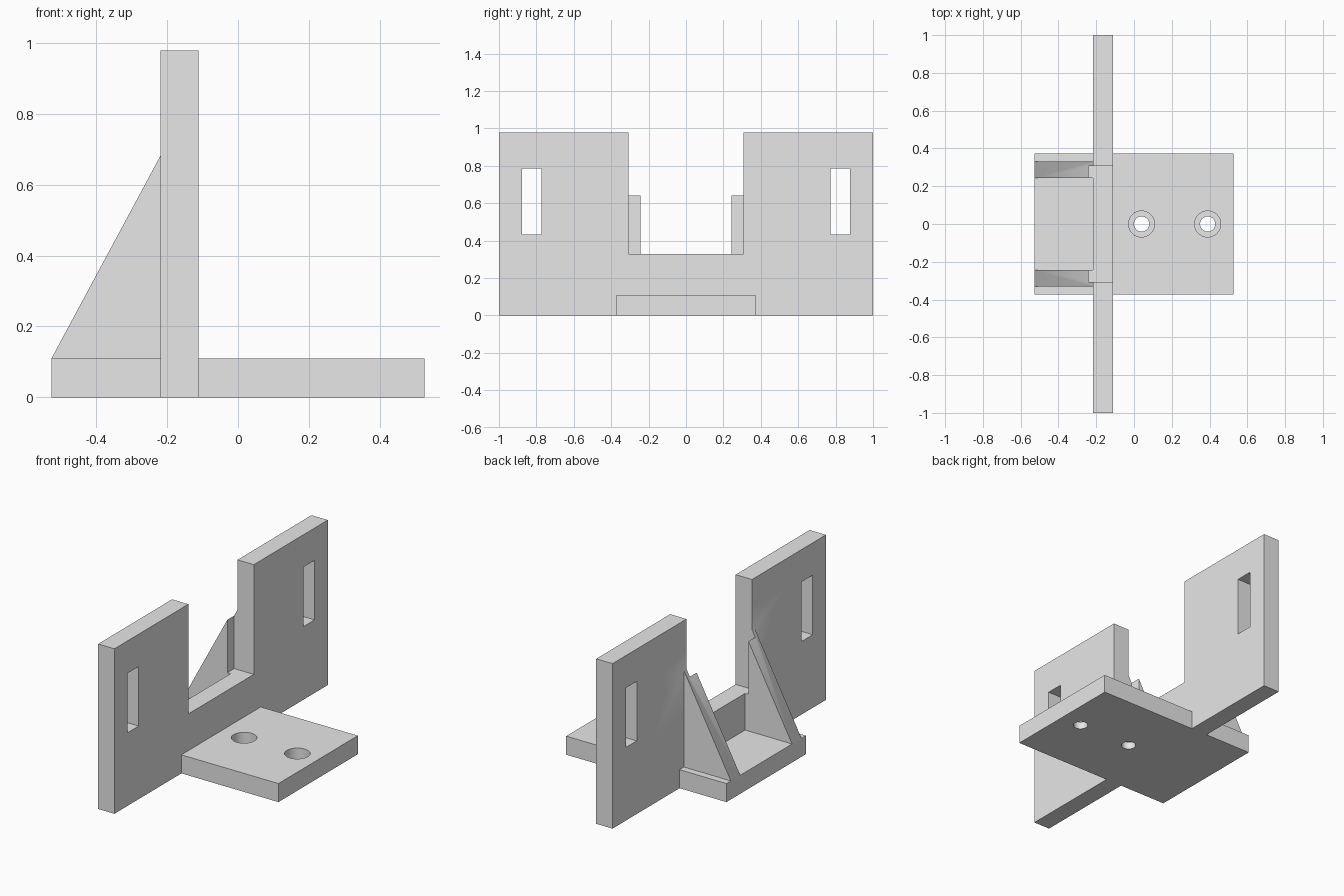
import bpy, bmesh
from mathutils import Vector

if "Cube" in bpy.data.objects:
    bpy.data.objects.remove(bpy.data.objects["Cube"])

grey = bpy.data.materials.new("light_grey")
grey.diffuse_color = (0.8, 0.8, 0.8, 1)
grey.use_nodes = True
grey.node_tree.nodes["Principled BSDF"].inputs["Base Color"].default_value = grey.diffuse_color


def finish(name, bm):
    bmesh.ops.recalc_face_normals(bm, faces=bm.faces)
    mesh = bpy.data.meshes.new(name)
    bm.to_mesh(mesh)
    bm.free()
    mesh.materials.append(grey)
    ob = bpy.data.objects.new(name, mesh)
    bpy.context.collection.objects.link(ob)
    return ob


def prism(name, profile, y0, y1):
    """Extrude an (x, z) profile along y."""
    bm = bmesh.new()
    face = bm.faces.new([bm.verts.new((x, y0, z)) for x, z in profile])
    ext = bmesh.ops.extrude_face_region(bm, geom=[face])
    verts = [g for g in ext["geom"] if isinstance(g, bmesh.types.BMVert)]
    bmesh.ops.translate(bm, verts=verts, vec=Vector((0, y1 - y0, 0)))
    return finish(name, bm)


def box(name, x0, x1, y0, y1, z0, z1):
    return prism(name, [(x0, z0), (x1, z0), (x1, z1), (x0, z1)], y0, y1)


def cylinder(name, x, r, z0, z1):
    bm = bmesh.new()
    bmesh.ops.create_cone(bm, cap_ends=True, segments=48, radius1=r, radius2=r, depth=z1 - z0)
    bmesh.ops.translate(bm, verts=bm.verts, vec=Vector((x, 0, (z0 + z1) / 2)))
    return finish(name, bm)


def combine(target, other, operation):
    """Apply a boolean and remove the helper object."""
    mod = target.modifiers.new("bool", "BOOLEAN")
    mod.object, mod.operation, mod.solver = other, operation, "EXACT"
    bpy.context.view_layer.objects.active = target
    bpy.ops.object.modifier_apply(modifier=mod.name)
    bpy.data.objects.remove(other)


# Base plate with the upright plate across it
bracket = box("bracket", -0.526, 0.526, -0.372, 0.372, 0, 0.11)
combine(bracket, box("upright_plate", -0.218, -0.111, -1, 1, 0, 0.979), "UNION")

# Triangular gussets behind the upright
gusset = [(-0.526, 0.11), (-0.218, 0.683), (-0.17, 0.683), (-0.17, 0.05), (-0.45, 0.05)]
for s in (-1, 1):
    combine(bracket, prism("gusset", gusset, s * 0.243, s * 0.331), "UNION")

# Central notch, which also trims the gusset tips
combine(bracket, box("notch_cutter", -0.24, 0.1, -0.307, 0.307, 0.328, 1.2), "DIFFERENCE")

# Vertical slots near the outer ends
for s in (-1, 1):
    combine(bracket, box("slot_cutter", -0.4, 0.1, s * 0.773, s * 0.876, 0.434, 0.787), "DIFFERENCE")

# Counterbored screw holes in the base
for x in (0.04, 0.39):
    combine(bracket, cylinder("screw_hole", x, 0.04, -0.1, 0.3), "DIFFERENCE")
    combine(bracket, cylinder("counterbore", x, 0.069, 0.042, 0.3), "DIFFERENCE")

bracket.select_set(True)
bpy.context.view_layer.objects.active = bracket
bpy.ops.object.shade_smooth_by_angle()
